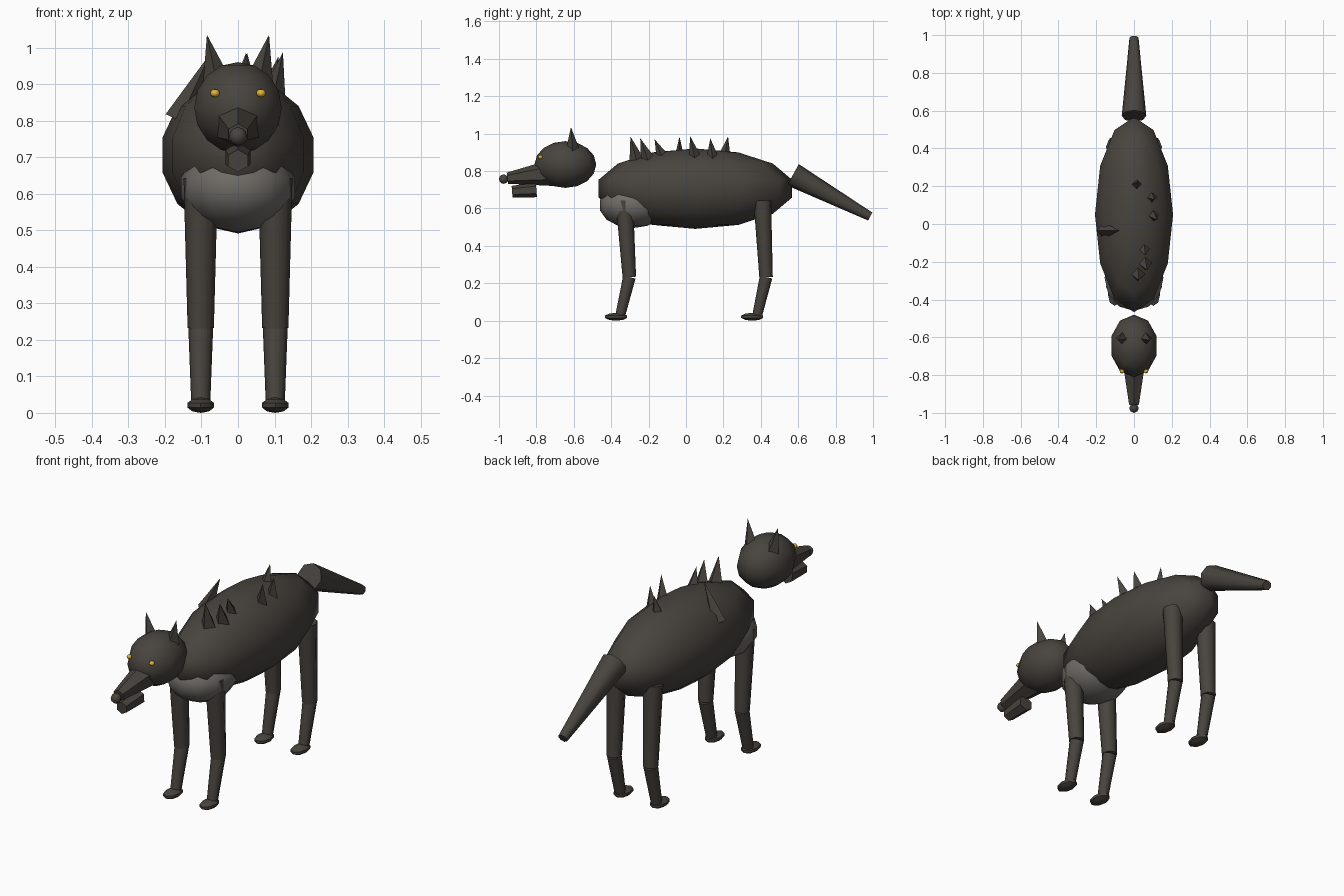
import bpy
import bmesh
import math
from mathutils import Vector, Matrix

cube = bpy.data.objects.get("Cube")
if cube:
    bpy.data.objects.remove(cube, do_unlink=True)


def material(name, rgb):
    mat = bpy.data.materials.new(name)
    mat.use_nodes = True
    mat.diffuse_color = (*rgb, 1)
    mat.node_tree.nodes["Principled BSDF"].inputs["Base Color"].default_value = (*rgb, 1)
    return mat


FUR = material("dark_fur", (0.065, 0.057, 0.048))
CHEST = material("pale_chest_fur", (0.16, 0.15, 0.135))
GOLD = material("gold_eye", (0.75, 0.45, 0.04))


def finish(name, bm, mat):
    """Turn a bmesh into an object, smooth except at strong edges."""
    mesh = bpy.data.meshes.new(name)
    bm.to_mesh(mesh)
    bm.free()
    mesh.materials.append(mat)
    for poly in mesh.polygons:
        poly.use_smooth = True
    mesh.set_sharp_from_angle(angle=math.radians(50))
    obj = bpy.data.objects.new(name, mesh)
    bpy.context.collection.objects.link(obj)
    return obj


def ellipsoid(name, centre, radii, segments, rings, mat=FUR):
    bm = bmesh.new()
    bmesh.ops.create_uvsphere(bm, u_segments=segments, v_segments=rings, radius=1,
                              matrix=Matrix.Translation(centre) @ Matrix.Diagonal((*radii, 1)))
    return finish(name, bm, mat)


def taper(name, start, end, r1, r2, sides, turn=0.0, mat=FUR):
    """Tapered tube or spike running from start to end."""
    start, end = Vector(start), Vector(end)
    axis = end - start
    place = (Matrix.Translation((start + end) / 2)
             @ Vector((0, 0, 1)).rotation_difference(axis).to_matrix().to_4x4()
             @ Matrix.Rotation(turn, 4, 'Z'))
    bm = bmesh.new()
    bmesh.ops.create_cone(bm, cap_ends=True, segments=sides, radius1=r1, radius2=r2,
                          depth=axis.length, matrix=place)
    bmesh.ops.remove_doubles(bm, verts=bm.verts, dist=1e-5)
    return finish(name, bm, mat)


# Torso and chest patch
ellipsoid("torso", (0, 0.05, 0.706), (0.212, 0.53, 0.215), 12, 7)
ellipsoid("chest", (0, -0.285, 0.617), (0.16, 0.18, 0.122), 12, 7, CHEST)

# Head, muzzle, jaw and nose
ellipsoid("head", (0, -0.645, 0.835), (0.126, 0.165, 0.125), 10, 8)
taper("muzzle", (0, -0.72, 0.79), (0, -0.955, 0.762), 0.07, 0.03, 6)
taper("lower_jaw", (0, -0.80, 0.70), (0, -0.93, 0.69), 0.04, 0.031, 6)
ellipsoid("nose", (0, -0.975, 0.757), (0.025, 0.025, 0.025), 8, 6)

# Tail
taper("tail", (0, 0.572, 0.78), (0, 0.985, 0.557), 0.065, 0.024, 8)

# Paired parts: ears, eyes, legs and paws
for side, s in (("left", 1), ("right", -1)):
    taper(f"{side}_ear", (s * 0.06, -0.606, 0.915), (s * 0.085, -0.615, 1.035), 0.036, 0, 4)
    ellipsoid(f"{side}_eye", (s * 0.063, -0.778, 0.875), (0.013, 0.013, 0.011), 8, 6, GOLD)
    x = s * 0.102
    for end, hip, knee, ankle, paw in (("front", -0.33, -0.303, -0.352, -0.374),
                                       ("back", 0.408, 0.428, 0.38, 0.354)):
        taper(f"{end}_{side}_upper_leg", (x, hip, 0.643), (x, knee, 0.233), 0.047, 0.036, 8)
        taper(f"{end}_{side}_lower_leg", (x, knee, 0.233), (x, ankle, 0.025), 0.034, 0.026, 8)
        ellipsoid(f"{end}_{side}_paw", (x, paw, 0.021), (0.038, 0.062, 0.021), 8, 5)

# Back spikes: base x, y, z then tip x, y, z
spikes = (
    (0.02, -0.262, 0.85, 0.025, -0.297, 0.985),
    (0.055, -0.20, 0.85, 0.07, -0.245, 0.975),
    (0.05, -0.115, 0.85, 0.06, -0.168, 0.97),
    (-0.16, -0.035, 0.80, -0.075, -0.035, 0.985),
    (0.09, 0.055, 0.84, 0.123, 0.022, 0.987),
    (0.085, 0.145, 0.84, 0.11, 0.13, 0.975),
    (0.01, 0.20, 0.85, 0.022, 0.225, 0.985),
)
for i, p in enumerate(spikes, 1):
    taper(f"back_spike_{i}", p[:3], p[3:], 0.042, 0, 4)
